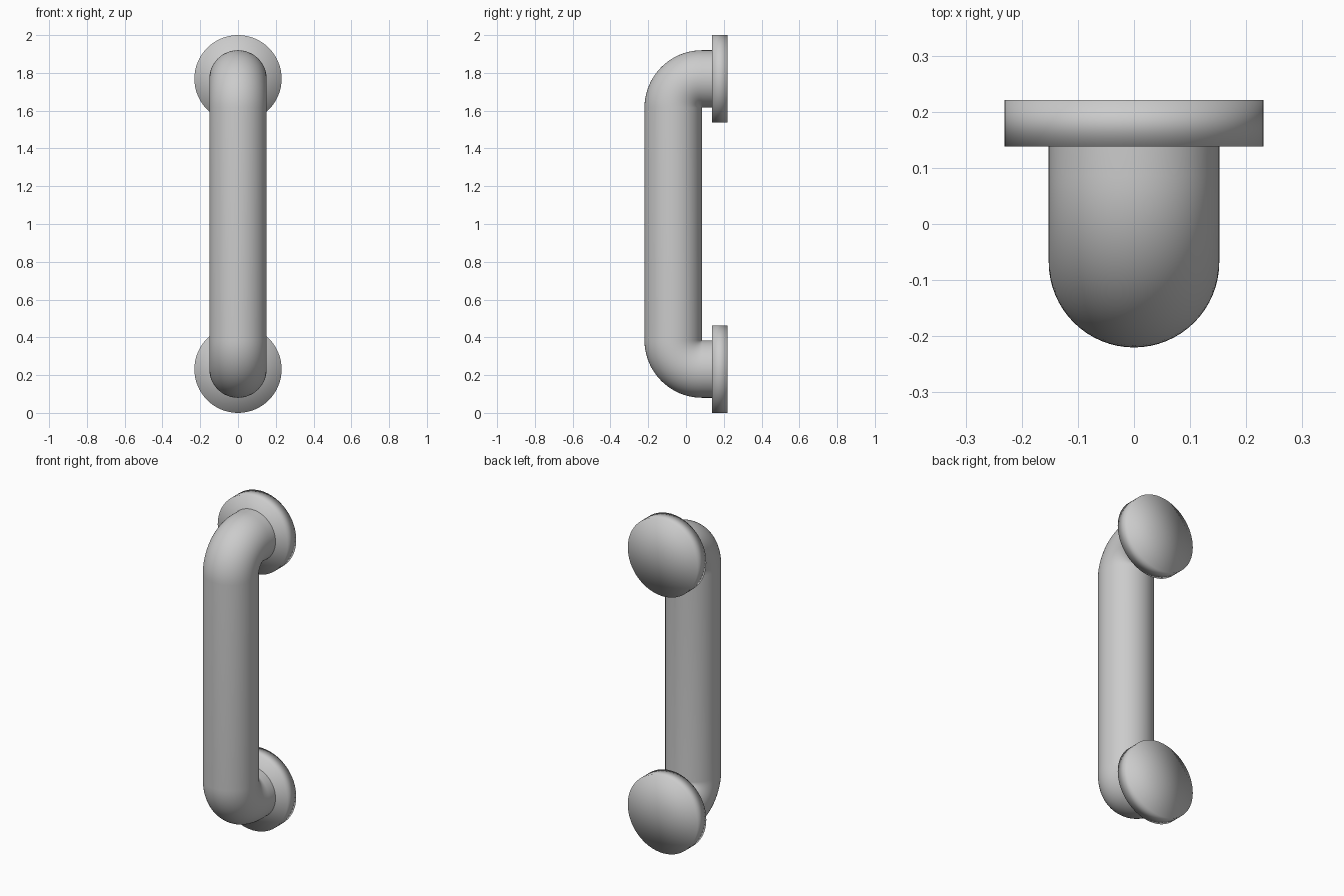
import bpy, bmesh, math
from mathutils import Vector, Matrix

if "Cube" in bpy.data.objects:
    bpy.data.objects.remove(bpy.data.objects["Cube"])

SEG = 64            # sides around the tube and flanges
R = 0.152           # tube radius
BEND = 0.153        # bend radius of the centre line
Y_BAR = -0.068      # centre line of the upright bar
Y_BEND = Y_BAR + BEND
Z_LOW, Z_HIGH = 0.232, 1.768


def make_object(name, bm):
    bmesh.ops.recalc_face_normals(bm, faces=bm.faces)
    mesh = bpy.data.meshes.new(name)
    bm.to_mesh(mesh)
    bm.free()
    obj = bpy.data.objects.new(name, mesh)
    bpy.context.collection.objects.link(obj)
    bpy.context.view_layer.objects.active = obj
    bpy.ops.object.select_all(action='DESELECT')
    obj.select_set(True)
    return obj


# Centre line: lower end, lower quarter bend, then the mirrored upper half
STEPS = 20
path = [(0.145, Z_LOW, math.pi)]
for i in range(STEPS + 1):
    t = math.pi / 2 * i / STEPS
    path.append((Y_BEND - BEND * math.sin(t),
                 Z_LOW + BEND - BEND * math.cos(t), math.pi - t))
path += [(y, 2 - z, math.pi - a) for y, z, a in reversed(path)]

# Bent grab bar: a circle swept along the centre line
bm = bmesh.new()
rings = []
for y, z, a in path:
    side = Vector((0, -math.sin(a), math.cos(a)))   # outward side of the bend
    rings.append([bm.verts.new(Vector((0, y, z))
                  + R * (math.cos(u) * Vector((1, 0, 0)) + math.sin(u) * side))
                  for u in (2 * math.pi * k / SEG for k in range(SEG))])
for a, b in zip(rings, rings[1:]):
    for k in range(SEG):
        n = (k + 1) % SEG
        bm.faces.new((a[k], a[n], b[n], b[k]))
bm.faces.new(rings[0])
bm.faces.new(rings[-1])
make_object("handle_bar", bm)
bpy.ops.object.shade_smooth_by_angle(angle=math.radians(40))

# Round mounting flanges, softly shaded over the rim
for name, z in (("lower_flange", 0.231), ("upper_flange", 1.769)):
    bm = bmesh.new()
    bmesh.ops.create_cone(
        bm, cap_ends=True, cap_tris=True, segments=SEG,
        radius1=0.231, radius2=0.231, depth=0.083,
        matrix=Matrix.Translation((0, 0.1795, z)) @ Matrix.Rotation(math.pi / 2, 4, 'X'))
    make_object(name, bm)
    bpy.ops.object.shade_smooth()
